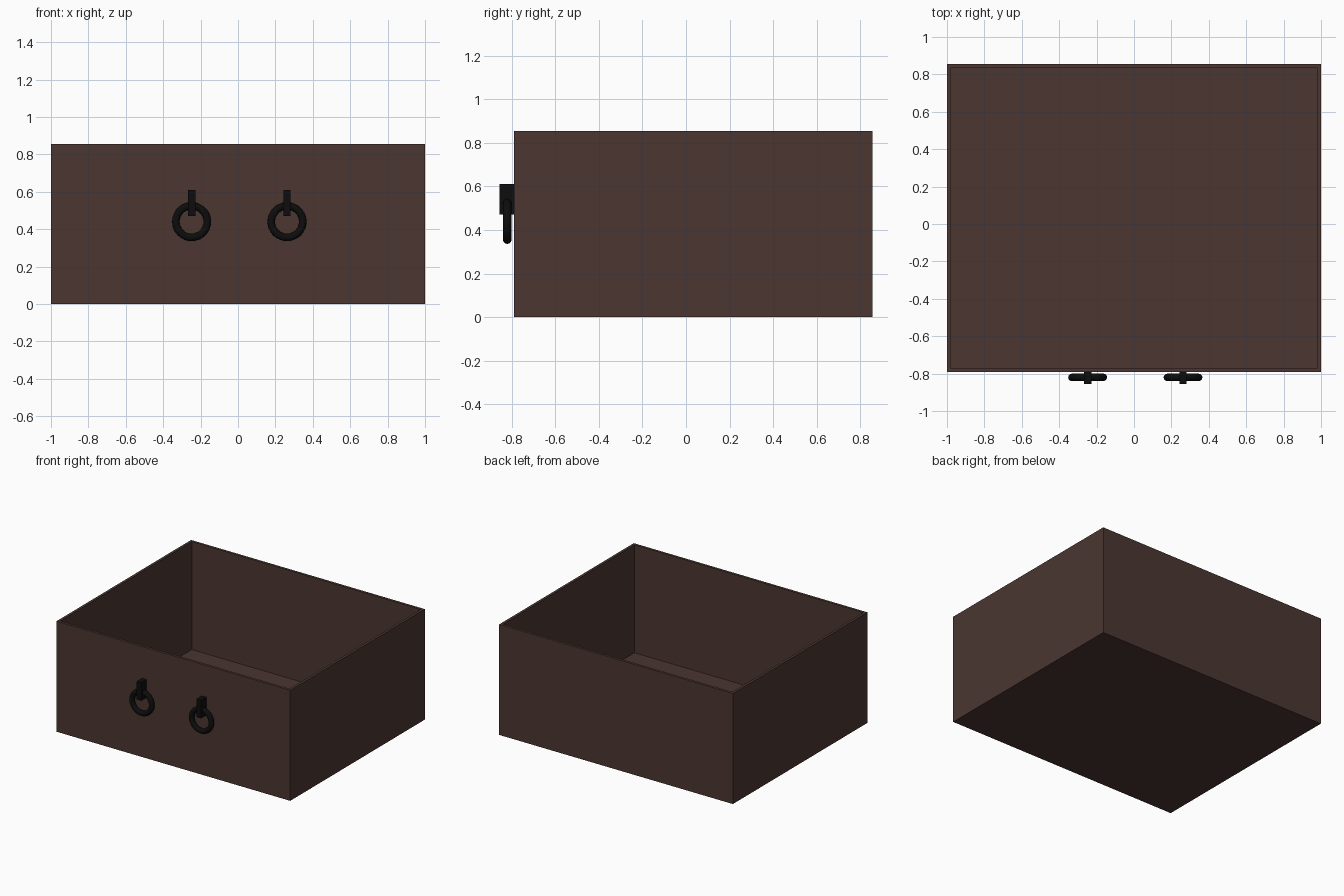
import bpy, bmesh
from math import pi
from mathutils import Matrix, Vector

if "Cube" in bpy.data.objects:
    bpy.data.objects.remove(bpy.data.objects["Cube"])


def material(name, color):
    m = bpy.data.materials.new(name)
    m.diffuse_color = (*color, 1)
    m.use_nodes = True
    m.node_tree.nodes["Principled BSDF"].inputs["Base Color"].default_value = m.diffuse_color
    return m


wood = material("dark_wood", (0.07, 0.037, 0.031))
iron = material("black_iron", (0.004, 0.004, 0.004))


def box_bmesh(lo, hi):
    lo, hi = Vector(lo), Vector(hi)
    bm = bmesh.new()
    bmesh.ops.create_cube(bm, size=1, matrix=Matrix.Translation((lo + hi) / 2)
                          @ Matrix.Diagonal((*(hi - lo), 1)))
    return bm


def to_object(bm, name, mat):
    bmesh.ops.recalc_face_normals(bm, faces=bm.faces)
    mesh = bpy.data.meshes.new(name)
    bm.to_mesh(mesh)
    bm.free()
    mesh.materials.append(mat)
    obj = bpy.data.objects.new(name, mesh)
    bpy.context.collection.objects.link(obj)
    return obj


# Open drawer: inset the top face for the rim, then sink it to the floor
WALL, FLOOR, HEIGHT = 0.02, 0.02, 0.855
bm = box_bmesh((-1, -0.79, 0), (1, 0.855, HEIGHT))
top = max(bm.faces, key=lambda f: f.calc_center_median().z)
bmesh.ops.inset_region(bm, faces=[top], thickness=WALL, use_even_offset=True)
sunk = bmesh.ops.extrude_face_region(bm, geom=[top])
verts = [v for v in sunk["geom"] if isinstance(v, bmesh.types.BMVert)]
bmesh.ops.translate(bm, verts=verts, vec=(0, 0, FLOOR - HEIGHT))
if top.is_valid:
    bmesh.ops.delete(bm, geom=[top], context='FACES_ONLY')
to_object(bm, "drawer_box", wood)

# Ring pulls hanging from block brackets
for side, x in (("left", -0.248), ("right", 0.262)):
    to_object(box_bmesh((x - 0.02, -0.855, 0.47), (x + 0.02, -0.788, 0.61)),
              side + "_bracket", iron)
    bpy.ops.mesh.primitive_torus_add(
        major_radius=0.084, minor_radius=0.02, major_segments=48,
        minor_segments=12, location=(x, -0.82, 0.44), rotation=(pi / 2, 0, 0))
    ring = bpy.context.object
    ring.name = side + "_ring"
    ring.data.materials.append(iron)
    bpy.ops.object.shade_smooth()
